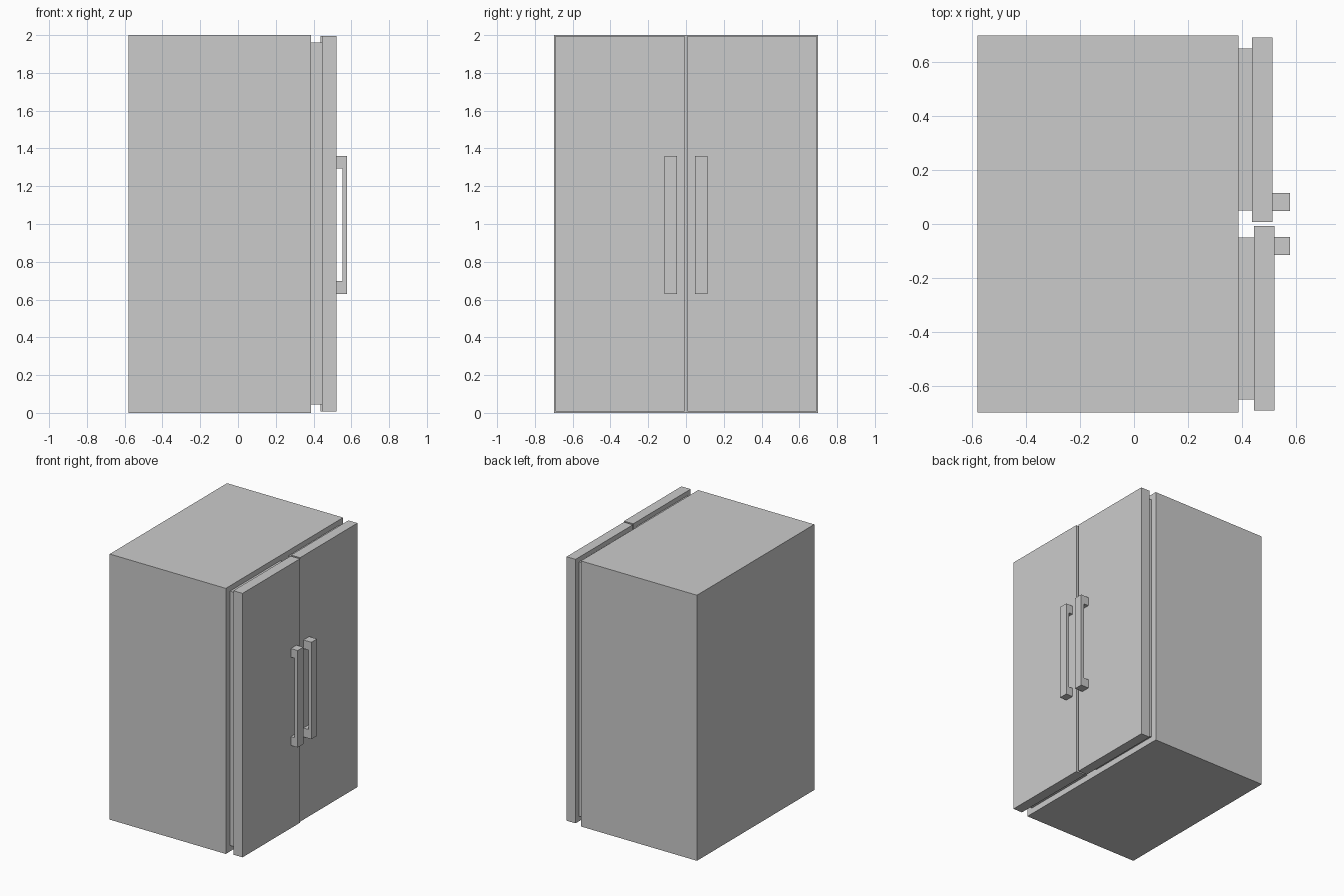
import bpy
import bmesh

if "Cube" in bpy.data.objects:
    bpy.data.objects.remove(bpy.data.objects["Cube"])


def prism(name, profile, y0, y1):
    """Extrude a closed (x, z) profile from y0 to y1."""
    bm = bmesh.new()
    face = bm.faces.new([bm.verts.new((x, y0, z)) for x, z in profile])
    ext = bmesh.ops.extrude_face_region(bm, geom=[face])
    verts = [g for g in ext["geom"] if isinstance(g, bmesh.types.BMVert)]
    bmesh.ops.translate(bm, verts=verts, vec=(0, y1 - y0, 0))
    bmesh.ops.recalc_face_normals(bm, faces=bm.faces)
    mesh = bpy.data.meshes.new(name)
    bm.to_mesh(mesh)
    bm.free()
    obj = bpy.data.objects.new(name, mesh)
    bpy.context.collection.objects.link(obj)
    return obj


def box(name, x0, x1, y0, y1, z0, z1):
    return prism(name, [(x0, z0), (x1, z0), (x1, z1), (x0, z1)], y0, y1)


# Cabinet body
box("cabinet", -0.58, 0.387, -0.698, 0.698, 0, 2)

# Two doors, the left one set slightly further back
for side, s, back, front in (("left", 1, 0.437, 0.512), ("right", -1, 0.444, 0.521)):
    # Inner door liner between cabinet and door
    box(side + "_door_liner", 0.387, back, *sorted((s * 0.05, s * 0.649)), 0.045, 1.96)
    # Door panel
    box(side + "_door", back, front, *sorted((s * 0.007, s * 0.69)), 0.007, 1.995)
    # C-shaped pull handle
    grip, outer = 0.553, 0.578
    prism(side + "_handle",
          [(front, 0.63), (outer, 0.63), (outer, 1.36), (front, 1.36),
           (front, 1.295), (grip, 1.295), (grip, 0.697), (front, 0.697)],
          *sorted((s * 0.048, s * 0.115)))
